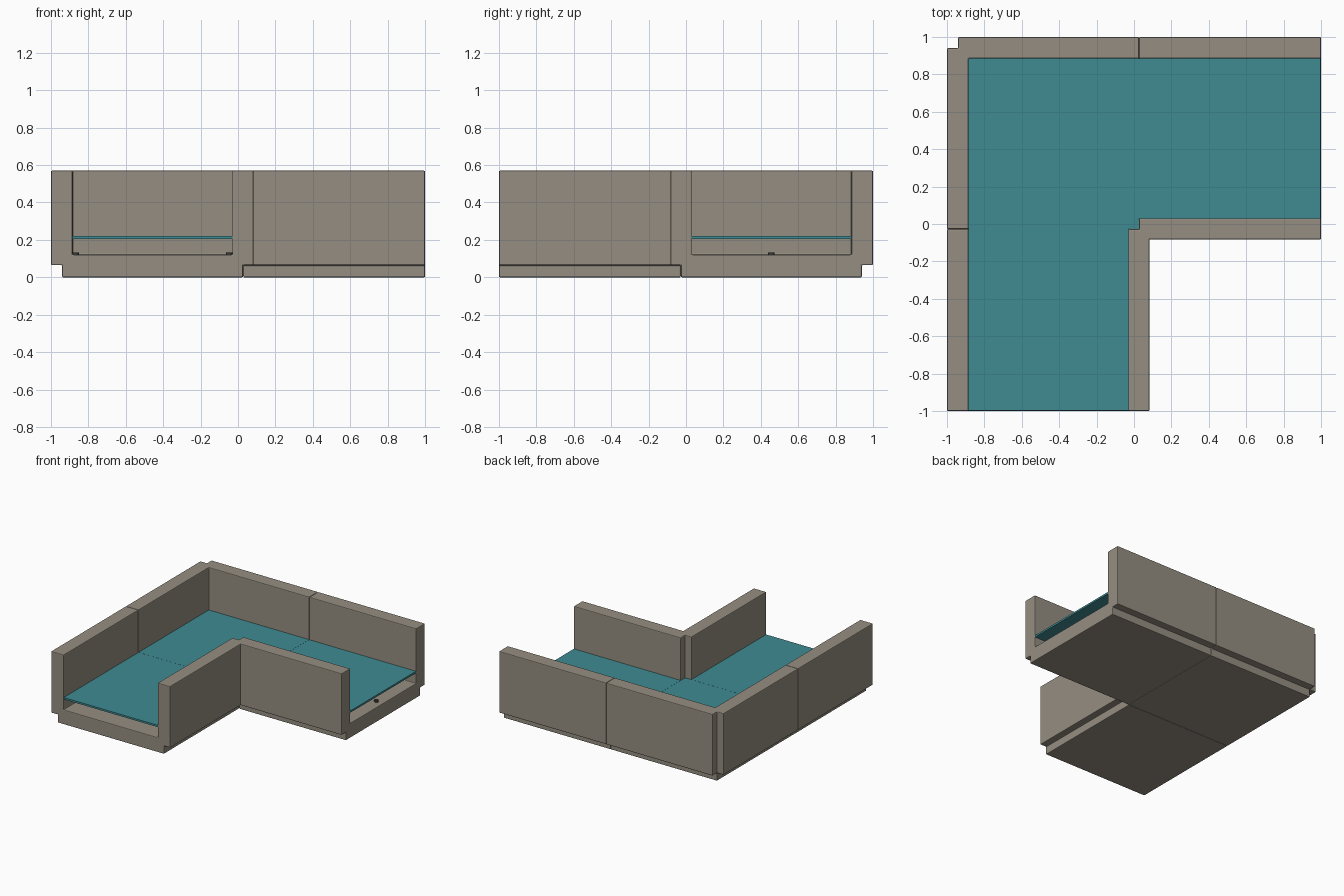
import bpy, bmesh
from mathutils import Matrix

if "Cube" in bpy.data.objects:
    bpy.data.objects.remove(bpy.data.objects["Cube"])

def material(name, rgb):
    m = bpy.data.materials.new(name)
    m.diffuse_color = (*rgb, 1)
    m.use_nodes = True
    m.node_tree.nodes["Principled BSDF"].inputs["Base Color"].default_value = m.diffuse_color
    return m

STONE = material("stone", (0.30, 0.27, 0.22))
WATER = material("water", (0.05, 0.26, 0.29))
METAL = material("dark_metal", (0.04, 0.04, 0.04))

def prism(name, points, axis, lo, hi, mat):
    """Extrude a closed 2D outline along x, y or z from lo to hi."""
    place = {'x': lambda a, b: (lo, a, b),
             'y': lambda a, b: (a, lo, b),
             'z': lambda a, b: (a, b, lo)}[axis]
    step = {'x': (hi - lo, 0, 0), 'y': (0, hi - lo, 0), 'z': (0, 0, hi - lo)}[axis]
    bm = bmesh.new()
    face = bm.faces.new([bm.verts.new(place(*p)) for p in points])
    ext = bmesh.ops.extrude_face_region(bm, geom=[face], use_keep_orig=True)
    bmesh.ops.translate(bm, vec=step,
                        verts=[v for v in ext['geom'] if isinstance(v, bmesh.types.BMVert)])
    bmesh.ops.recalc_face_normals(bm, faces=bm.faces)
    return finish(name, bm, mat)

def finish(name, bm, mat):
    me = bpy.data.meshes.new(name)
    bm.to_mesh(me)
    bm.free()
    me.materials.append(mat)
    ob = bpy.data.objects.new(name, me)
    bpy.context.collection.objects.link(ob)
    return ob

def rect(x0, x1, y0, y1):
    return [(x0, y0), (x1, y0), (x1, y1), (x0, y1)]

def soften(ob):
    b = ob.modifiers.new("soft_edges", 'BEVEL')
    b.width = 0.006
    b.segments = 2
    b.limit_method = 'ANGLE'

def knob(name, x, y):
    bm = bmesh.new()
    bmesh.ops.create_cone(bm, cap_ends=True, segments=16, radius1=0.017, radius2=0.017,
                          depth=0.015, matrix=Matrix.Translation((x, y, FLOOR + 0.006)))
    finish(name, bm, METAL)

# Shared channel heights and plan lines
LEDGE, FLOOR, TOP = 0.065, 0.12, 0.57
W0, W1 = 0.205, 0.22
OUT, BASE, INNER = 1.0, 0.94, 0.885     # outer wall, base edge, inside face
SEAM, LIP, FAR = 0.027, 0.03, 0.083     # same lines on the inner side of the bend

# Straight channels share one U profile with a narrower foot
profile = [(-BASE, 0), (SEAM, 0), (SEAM, LEDGE), (FAR, LEDGE), (FAR, TOP), (-LIP, TOP),
           (-LIP, FLOOR), (-INNER, FLOOR), (-INNER, TOP), (-OUT, TOP), (-OUT, LEDGE),
           (-BASE, LEDGE)]
soften(prism("front_channel", profile, 'y', -1.0, -SEAM - 0.001, STONE))
soften(prism("right_channel", [(-a, z) for a, z in profile], 'x', SEAM + 0.001, 1.0, STONE))

# Corner channel: square base joined to an L-shaped wall with a notched outer corner
corner = prism("corner_channel", rect(-BASE, SEAM, -SEAM, BASE), 'z', 0, FLOOR, STONE)
wall = prism("corner_wall", [(-OUT, -SEAM), (-INNER, -SEAM), (-INNER, INNER), (SEAM, INNER),
                             (SEAM, OUT), (-BASE, OUT), (-BASE, BASE), (-OUT, BASE)],
             'z', LEDGE, TOP, STONE)
join = corner.modifiers.new("join", 'BOOLEAN')
join.operation = 'UNION'
join.solver = 'EXACT'
join.object = wall
bpy.context.view_layer.objects.active = corner
bpy.ops.object.modifier_apply(modifier="join")
bpy.data.objects.remove(wall)
soften(corner)

# Water slabs, one per channel
prism("front_water", rect(-INNER, -LIP, -0.998, -SEAM - 0.001), 'z', W0, W1, WATER)
prism("corner_water", rect(-INNER, SEAM, -SEAM, INNER), 'z', W0, W1, WATER)
prism("right_water", rect(SEAM + 0.001, 0.998, LIP, INNER), 'z', W0, W1, WATER)

# Small knobs on the channel floor
knob("left_floor_knob", -0.868, -0.5)
knob("middle_floor_knob", -0.047, -0.5)
knob("right_floor_knob", 0.94, 0.455)
